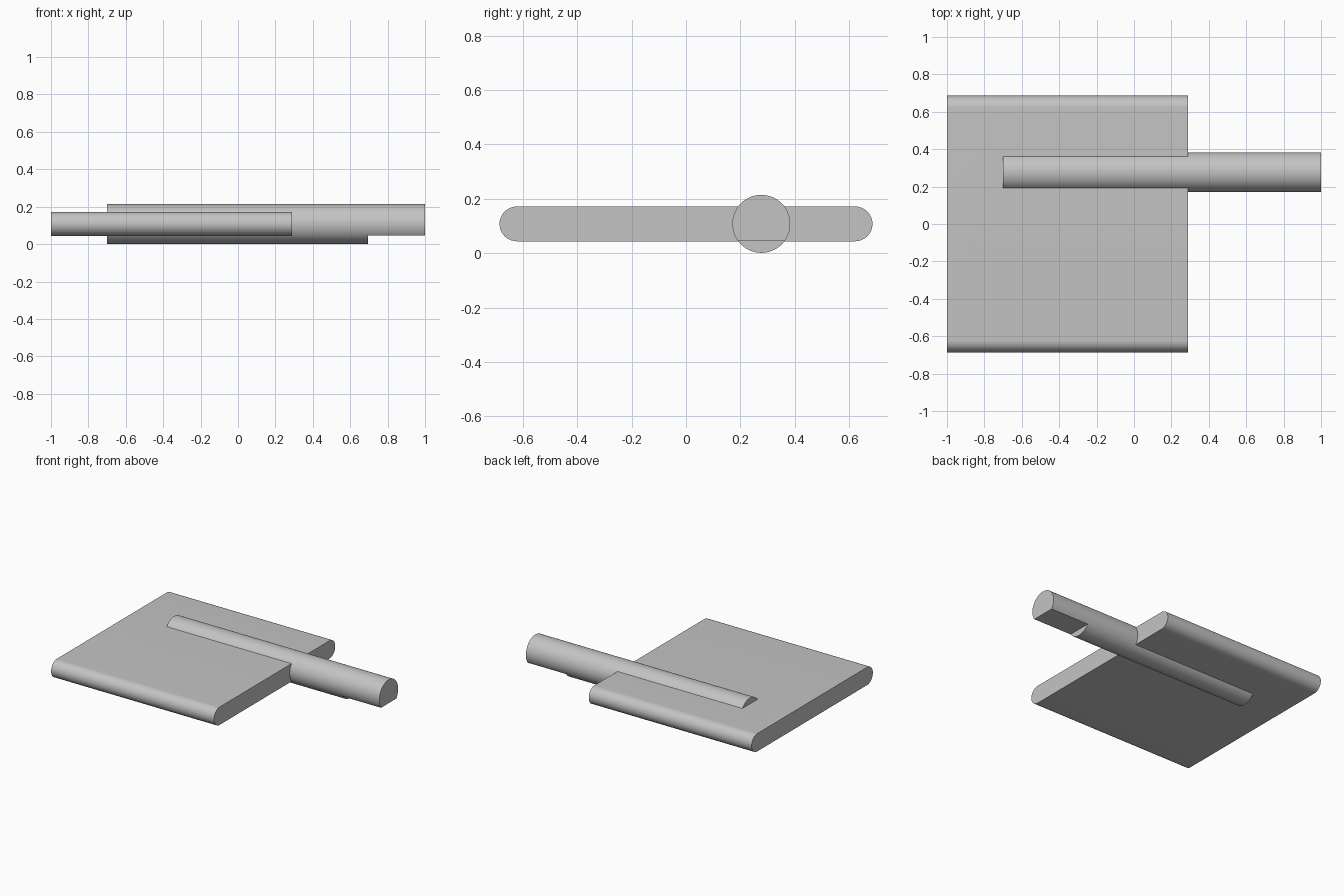
import bpy, bmesh, math

if "Cube" in bpy.data.objects:
    bpy.data.objects.remove(bpy.data.objects["Cube"])

grey = bpy.data.materials.new("plain_grey")
grey.diffuse_color = (0.55, 0.55, 0.55, 1)
grey.use_nodes = True
grey.node_tree.nodes["Principled BSDF"].inputs["Base Color"].default_value = grey.diffuse_color


def extrude_x(name, profile, x0, x1):
    """Solid from a closed (y, z) profile swept along x."""
    bm = bmesh.new()
    face = bm.faces.new([bm.verts.new((x0, y, z)) for y, z in profile])
    out = bmesh.ops.extrude_face_region(bm, geom=[face])
    moved = [v for v in out["geom"] if isinstance(v, bmesh.types.BMVert)]
    bmesh.ops.translate(bm, verts=moved, vec=(x1 - x0, 0, 0))
    bmesh.ops.recalc_face_normals(bm, faces=bm.faces)
    mesh = bpy.data.meshes.new(name)
    bm.to_mesh(mesh)
    bm.free()
    mesh.materials.append(grey)
    obj = bpy.data.objects.new(name, mesh)
    bpy.context.collection.objects.link(obj)
    return obj


def arc(cy, cz, r, a0, a1, n):
    angles = [math.radians(a0 + (a1 - a0) * i / n) for i in range(n + 1)]
    return [(cy + r * math.cos(a), cz + r * math.sin(a)) for a in angles]


def combine(target, tool, operation):
    """Apply a boolean and discard the tool."""
    tool.hide_render = True
    mod = target.modifiers.new("combine", 'BOOLEAN')
    mod.operation, mod.object, mod.solver = operation, tool, 'EXACT'
    bpy.context.view_layer.objects.active = target
    bpy.ops.object.modifier_apply(modifier=mod.name)
    bpy.data.objects.remove(tool)


ZC = 0.108      # shared centre height
HALF = 0.064    # half thickness of the plate
ROD_R = 0.1065
ROD_Y = 0.277

# Flat plate with rounded long edges
edge = 0.686 - HALF
plate = extrude_x("plate_with_rod",
                  arc(edge, ZC, HALF, -90, 90, 32) + arc(-edge, ZC, HALF, 90, 270, 32),
                  -1.0, 0.29)

# Round rod running through the plate
rod = extrude_x("rod", arc(ROD_Y, ZC, ROD_R, 0, 360, 96)[:-1], -0.70, 1.0)

# Flat cut under the free end of the rod
low = ZC - HALF + 0.002
cutter = extrude_x("tip_cutter", [(0, -0.2), (0.6, -0.2), (0.6, low), (0, low)], 0.695, 1.2)
combine(rod, cutter, 'DIFFERENCE')

# Merge rod and plate into one solid
combine(plate, rod, 'UNION')
bpy.ops.object.select_all(action='DESELECT')
plate.select_set(True)
bpy.context.view_layer.objects.active = plate
bpy.ops.object.shade_smooth_by_angle(angle=math.radians(20))
